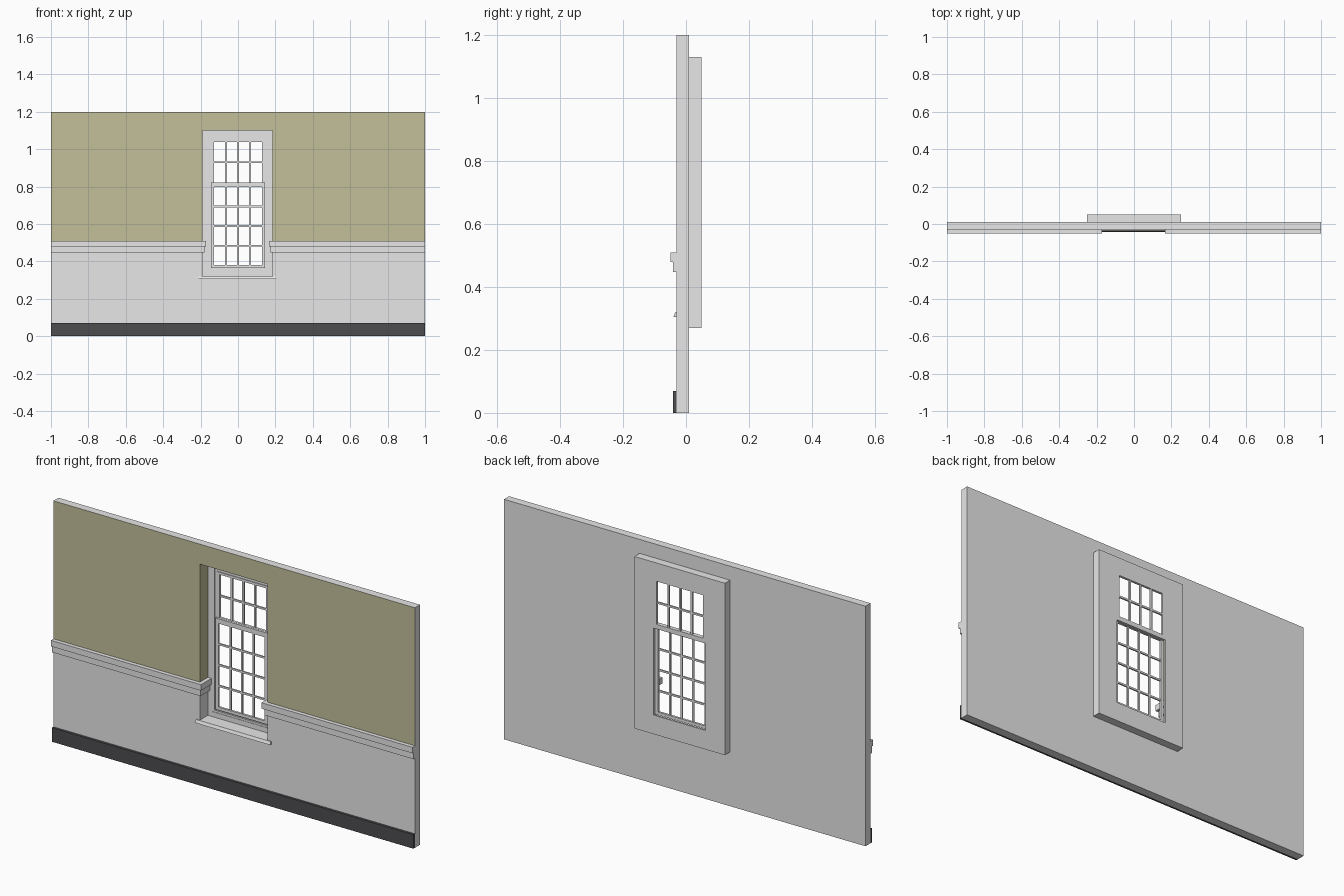
import bpy, bmesh
from mathutils import Vector

if "Cube" in bpy.data.objects:
    bpy.data.objects.remove(bpy.data.objects["Cube"])


def material(name, rgb):
    m = bpy.data.materials.new(name)
    m.diffuse_color = (*rgb, 1)
    m.use_nodes = True
    m.node_tree.nodes["Principled BSDF"].inputs["Base Color"].default_value = m.diffuse_color
    return m


GREY = material("pale grey paint", (0.8, 0.8, 0.8))
OLIVE = material("olive wall paint", (0.55, 0.53, 0.33))
DARK = material("dark skirting paint", (0.075, 0.075, 0.083))


def finish(name, bm, *mats):
    bmesh.ops.recalc_face_normals(bm, faces=bm.faces[:])
    me = bpy.data.meshes.new(name)
    bm.to_mesh(me)
    bm.free()
    for m in mats:
        me.materials.append(m)
    ob = bpy.data.objects.new(name, me)
    bpy.context.collection.objects.link(ob)
    return ob


def prism(name, points, offset, mat):
    """Extrude a flat polygon of 3D points along an offset."""
    bm = bmesh.new()
    face = bm.faces.new([bm.verts.new(p) for p in points])
    ext = bmesh.ops.extrude_face_region(bm, geom=[face], use_keep_orig=True)
    moved = [g for g in ext["geom"] if isinstance(g, bmesh.types.BMVert)]
    bmesh.ops.translate(bm, verts=moved, vec=Vector(offset))
    return finish(name, bm, mat)


def box(name, x0, x1, y0, y1, z0, z1, mat=GREY):
    pts = [(x0, y0, z0), (x1, y0, z0), (x1, y1, z0), (x0, y1, z0)]
    return prism(name, pts, (0, 0, z1 - z0), mat)


def ring(name, outer, inner, y0, y1, split=None, front_olive=False):
    """Rectangular plate with a rectangular hole; rects are x0, x1, z0, z1."""
    bm = bmesh.new()

    def loop(r, y):
        return [bm.verts.new((x, y, z)) for x, z in
                ((r[0], r[2]), (r[1], r[2]), (r[1], r[3]), (r[0], r[3]))]
    a, b, c, d = loop(outer, y0), loop(inner, y0), loop(inner, y1), loop(outer, y1)
    for i in range(4):
        j = (i + 1) % 4
        for p, q in ((a, b), (b, c), (c, d), (d, a)):
            bm.faces.new((p[i], p[j], q[j], q[i]))
    if split is None:
        return finish(name, bm, GREY)
    # olive above the dado line, on the front and inside the hole
    bmesh.ops.bisect_plane(bm, geom=bm.verts[:] + bm.edges[:] + bm.faces[:],
                           plane_co=(0, 0, split), plane_no=(0, 0, 1))
    bmesh.ops.recalc_face_normals(bm, faces=bm.faces[:])
    for f in bm.faces:
        p = f.calc_center_median()
        in_hole = abs(f.normal.y) < 0.5 and abs(p.x) < 0.2 and p.z < 1.12
        front = front_olive and f.normal.y < -0.5
        f.material_index = int(p.z > split and (in_hole or front))
    return finish(name, bm, GREY, OLIVE)


# Wall and the thicker block behind the window
HOLE = (-0.19, 0.185, 0.32, 1.10)
ring("wall", (-1, 1, 0, 1.2), HOLE, -0.03, 0.01, 0.48, True)
ring("rear_block", (-0.25, 0.25, 0.27, 1.13), HOLE, 0.01, 0.05, 0.48)

# Stepped window frame
CASING = (-0.165, 0.16, 0.345, 1.08)
LINING = (-0.155, 0.152, 0.355, 1.065)
BEAD = (-0.144, 0.144, 0.365, 1.05)
ring("window_casing", HOLE, CASING, 0.033, 0.05)
ring("window_lining", CASING, LINING, 0.035, 0.05)
ring("window_bead", LINING, BEAD, 0.041, 0.05)


# Sashes with glazing bars
def sash(name, z0, z1, g0, g1, rows, y0, y1):
    w = 0.128
    ring(name + "_frame", (-0.144, 0.144, z0, z1), (-w, w, g0, g1), y0, y1)
    t, m = 0.0045, 0.002
    for i in range(1, 4):
        x = -w + 2 * w * i / 4
        box(f"{name}_upright_bar_{i}", x - t, x + t, y0 + m, y1 - m, g0, g1)
    for i in range(1, rows):
        z = g0 + (g1 - g0) * i / rows
        box(f"{name}_cross_bar_{i}", -w, w, y0 + m, y1 - m, z - t, z + t)


sash("upper_sash", 0.80, 1.05, 0.823, 1.038, 2, 0.038, 0.05)
sash("lower_sash", 0.365, 0.822, 0.38, 0.798, 4, 0.027, 0.038)

# Dado rail in two tiers, turning into the window opening
for side, s, edge in (("left", -1, 0.19), ("right", 1, 0.185)):
    for tier, out, z0, z1 in (("upper", 0.02, 0.48, 0.51), ("lower", 0.011, 0.447, 0.48)):
        e = edge - out
        path = [(1, -0.03), (1, -0.03 - out), (e, -0.03 - out),
                (e, 0.033), (edge, 0.033), (edge, -0.03)]
        prism(f"{side}_dado_rail_{tier}", [(s * x, y, z0) for x, y in path],
              (0, 0, z1 - z0), GREY)

# Sill nosing and skirting board
prism("sill_nosing", [(-0.21, -0.03, 0.305), (-0.21, -0.04, 0.305),
                      (-0.21, -0.034, 0.32), (-0.21, -0.03, 0.32)], (0.415, 0, 0), GREY)
box("skirting_board", -1, 1, -0.042, -0.03, 0, 0.07, DARK)
